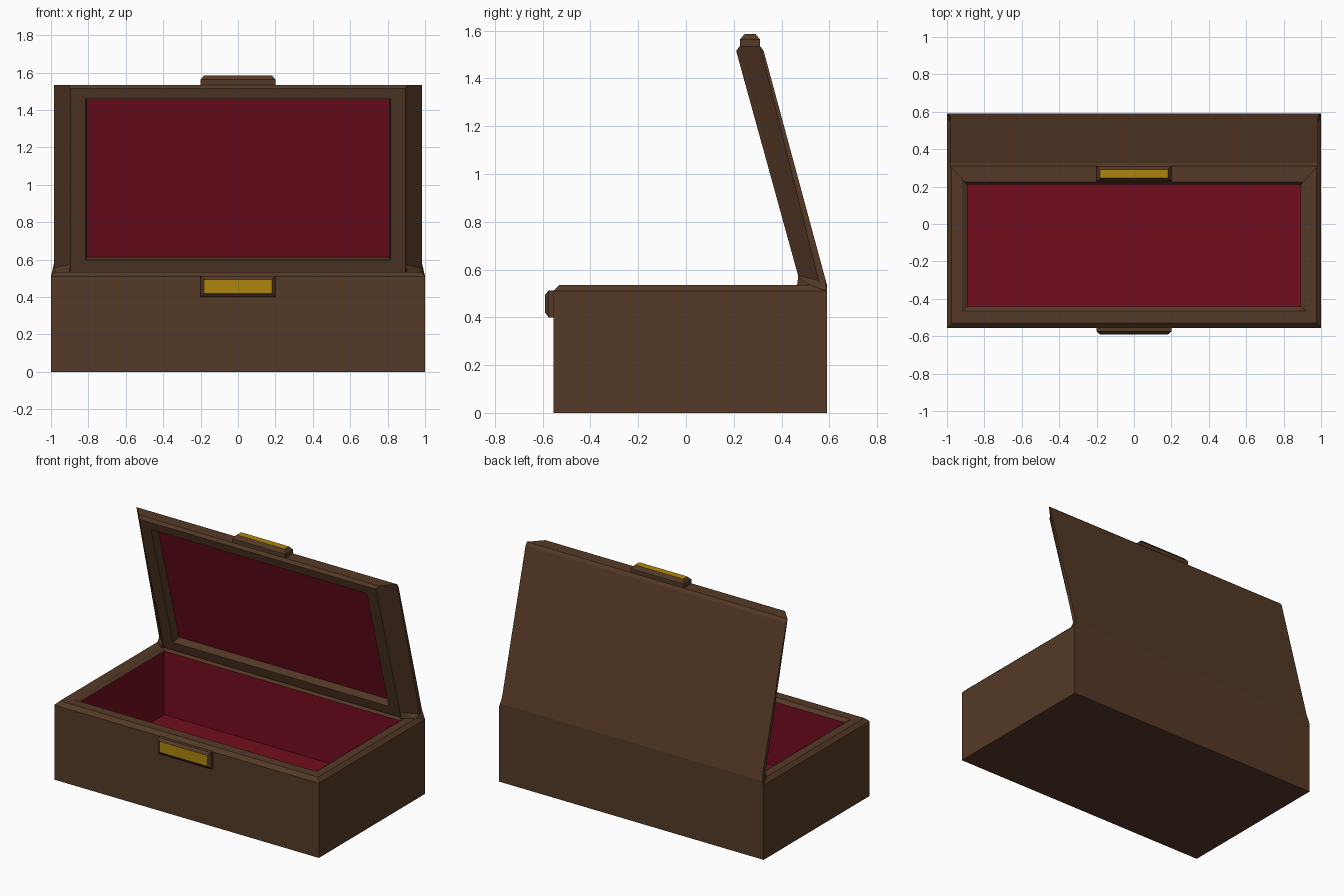
import bpy, bmesh

if "Cube" in bpy.data.objects:
    bpy.data.objects.remove(bpy.data.objects["Cube"])


def material(name, rgb):
    m = bpy.data.materials.new(name)
    m.diffuse_color = (*rgb, 1)
    m.use_nodes = True
    m.node_tree.nodes["Principled BSDF"].inputs["Base Color"].default_value = m.diffuse_color
    return m


WOOD = material("wood", (0.09, 0.042, 0.02))
VELVET = material("velvet", (0.17, 0.004, 0.013))
BRASS = material("brass", (0.42, 0.24, 0.004))


def finish(name, bm, mats):
    bmesh.ops.recalc_face_normals(bm, faces=bm.faces)
    me = bpy.data.meshes.new(name)
    bm.to_mesh(me)
    bm.free()
    for m in mats:
        me.materials.append(m)
    ob = bpy.data.objects.new(name, me)
    bpy.context.collection.objects.link(ob)
    return ob


def loft(name, rings, accent, first_accent):
    """Bridge rectangles (half width, near (y, z), far (y, z)), capping both ends.
    Bands from first_accent onward, and the last cap, use the accent material."""
    bm = bmesh.new()
    loops = [[bm.verts.new(c) for c in ((-x, *p), (x, *p), (x, *q), (-x, *q))]
             for x, p, q in rings]
    bm.faces.new(loops[0])
    for i in range(len(loops) - 1):
        a, b = loops[i], loops[i + 1]
        for k in range(4):
            f = bm.faces.new((a[k], a[k - 1], b[k - 1], b[k]))
            f.material_index = int(i >= first_accent)
    bm.faces.new(loops[-1]).material_index = 1
    return finish(name, bm, (WOOD, accent))


# box with chamfered rim and velvet-lined cavity
loft("box", [
    (1.0, (-0.555, 0), (0.59, 0)),
    (1.0, (-0.555, 0.51), (0.59, 0.51)),
    (0.975, (-0.53, 0.535), (0.59, 0.535)),
    (0.92, (-0.465, 0.535), (0.495, 0.535)),
    (0.89, (-0.44, 0.515), (0.475, 0.515)),
    (0.89, (-0.44, 0.08), (0.475, 0.08)),
], VELVET, 4)

# open lid with slanted sides and recessed velvet panel
loft("lid", [
    (0.985, (0.59, 0.535), (0.325, 1.515)),
    (0.985, (0.56, 0.535), (0.31, 1.535)),
    (0.905, (0.485, 0.535), (0.225, 1.535)),
    (0.895, (0.48, 0.535), (0.21, 1.515)),
    (0.815, (0.463, 0.597), (0.225, 1.46)),
    (0.81, (0.521, 0.613), (0.283, 1.475)),
], VELVET, 5)

# front catch on the box
loft("box_catch", [
    (0.2, (-0.55, 0.40), (-0.55, 0.512)),
    (0.2, (-0.575, 0.40), (-0.575, 0.512)),
    (0.182, (-0.59, 0.42), (-0.59, 0.494)),
], BRASS, 2)

# matching catch on the lid edge
loft("lid_catch", [
    (0.2, (0.225, 1.53), (0.31, 1.53)),
    (0.2, (0.225, 1.562), (0.31, 1.562)),
    (0.182, (0.245, 1.585), (0.292, 1.585)),
], BRASS, 2)

# flared corners joining lid and box
for side, sx in (("left", -1), ("right", 1)):
    bm = bmesh.new()
    for x, y, z in ((1, 0.59, 0.51), (0.975, 0.52, 0.535), (0.985, 0.579, 0.575),
                    (0.9, 0.47, 0.575), (0.9, 0.465, 0.535), (0.9, 0.59, 0.51),
                    (0.9, 0.579, 0.575), (0.99, 0.59, 0.535), (0.9, 0.59, 0.535)):
        bm.verts.new((sx * x, y, z))
    hull = bmesh.ops.convex_hull(bm, input=bm.verts)
    bmesh.ops.delete(bm, geom=[v for v in hull["geom_interior"]
                               if isinstance(v, bmesh.types.BMVert)], context="VERTS")
    finish("hinge_corner_" + side, bm, (WOOD,))
